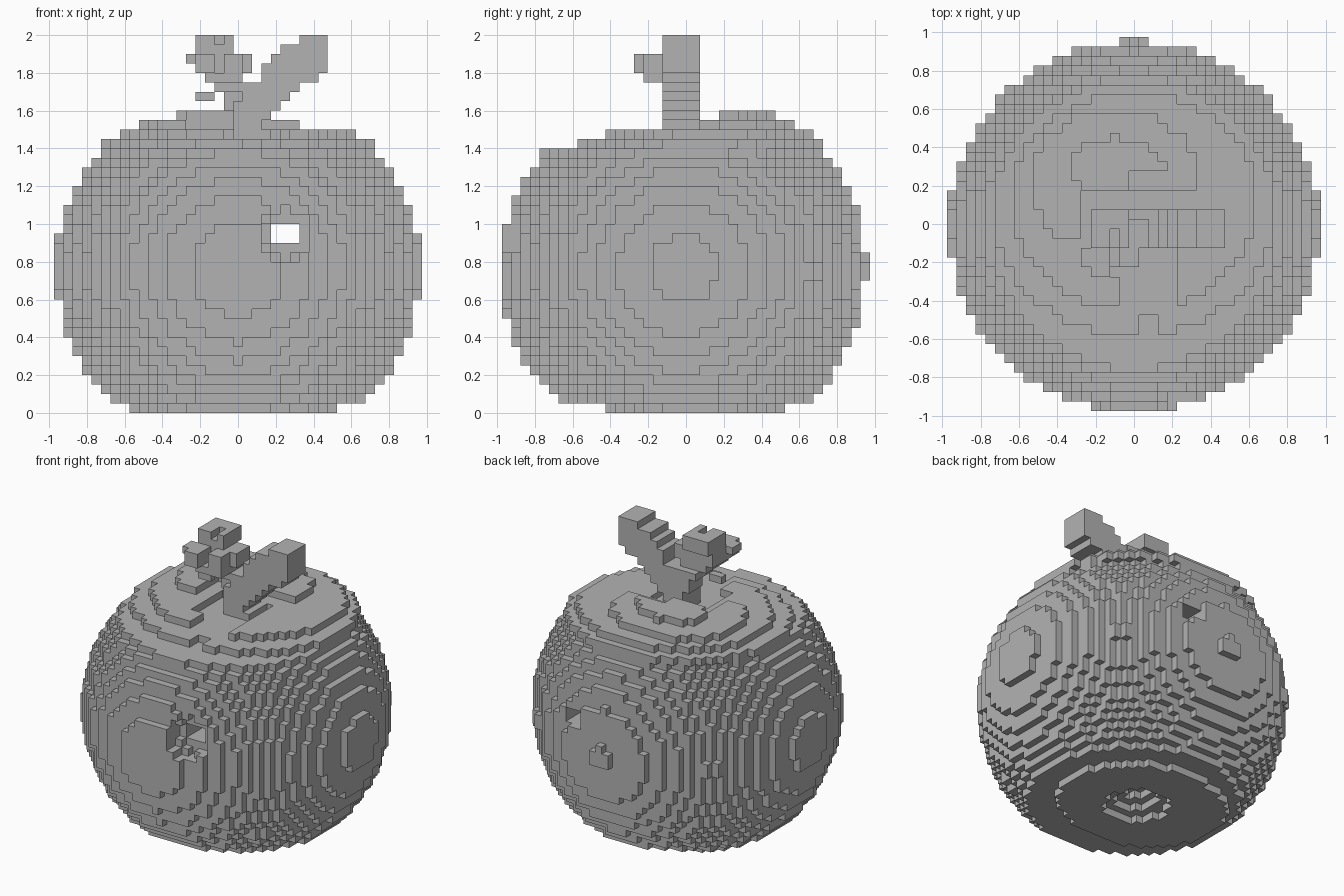
import bpy
import bmesh
import math

cube = bpy.data.objects.get("Cube")
if cube:
    bpy.data.objects.remove(cube, do_unlink=True)

V = 0.05          # block size
N = 39            # blocks across
LO = -N * V / 2   # lower x and y edge of the grid

grey = bpy.data.materials.new("plain_grey")
grey.use_nodes = True
grey.diffuse_color = (0.45, 0.45, 0.45, 1)
grey.node_tree.nodes["Principled BSDF"].inputs["Base Color"].default_value = (0.45, 0.45, 0.45, 1)

AXES = [(1, 0, 0), (0, 1, 0), (0, 0, 1)]


def centre(i, j, k):
    return LO + (i + 0.5) * V, LO + (j + 0.5) * V, (k + 0.5) * V


def cells(x0, x1, y0, y1, z0, z1):
    """Set of grid blocks whose centres lie in a box."""
    a, b = round((x0 - LO) / V), round((x1 - LO) / V)
    c, d = round((y0 - LO) / V), round((y1 - LO) / V)
    e, f = round(z0 / V), round(z1 / V)
    return {(i, j, k) for i in range(a, b) for j in range(c, d) for k in range(e, f)}


def block_object(name, blocks):
    """Mesh with only the outer faces of a set of blocks."""
    bm = bmesh.new()
    verts = {}

    def vert(p):
        if p not in verts:
            verts[p] = bm.verts.new((LO + p[0] * V, LO + p[1] * V, p[2] * V))
        return verts[p]

    for cell in sorted(blocks):
        for axis in range(3):
            u, w = AXES[(axis + 1) % 3], AXES[(axis + 2) % 3]
            for side in (0, 1):
                step = side * 2 - 1
                if tuple(c + step * a for c, a in zip(cell, AXES[axis])) in blocks:
                    continue
                base = [c + side * a for c, a in zip(cell, AXES[axis])]
                ring = [(0, 0), (1, 0), (1, 1), (0, 1)]
                if not side:
                    ring.reverse()
                bm.faces.new([vert(tuple(b + s * p + t * q for b, p, q in zip(base, u, w)))
                              for s, t in ring])
    mesh = bpy.data.meshes.new(name)
    bm.to_mesh(mesh)
    bm.free()
    mesh.materials.append(grey)
    obj = bpy.data.objects.new(name, mesh)
    bpy.context.scene.collection.objects.link(obj)


def oval(x, y, cx, cy, rx, ry):
    return ((x - cx) / rx) ** 2 + ((y - cy) / ry) ** 2 <= 1


def in_body(x, y, z):
    # Raised ridge at the back of the crown
    if z > 1.55:
        return z < 1.6 and oval(x, y, -0.1, 0.3, 0.25, 0.15) and not (x > -0.05 and y < 0.27)
    if z > 1.5:
        return oval(x, y, -0.1, 0.22, 0.44, 0.38) and not (x > -0.27 and y < 0.17) and y > -0.07
    # Crown leaning backwards, with a notch opening to the front
    if z > 1.45:
        notch = -0.2 < x < 0.22 and y < 0.07 and not (x < -0.1 and y < -0.3)
        return oval(x, y, 0, 0.12, 0.64, 0.57) and not notch
    if z > 1.4:
        return oval(x, y, 0, 0.08, 0.74, 0.66) and not (0 < x < 0.12 and y < -0.47)
    # Dimple and foot ring underneath
    if z < 0.15 and math.hypot(x, y - 0.03) < 0.24 - z * 1.2:
        return False
    if z < 0.05:
        return oval(x, y, -0.03, 0.04, 0.56, 0.48)
    return x * x + (y + 0.014) ** 2 + (z - 0.76) ** 2 <= 0.935


body = {(i, j, k) for i in range(N) for j in range(N) for k in range(32)
        if in_body(*centre(i, j, k))}

# Opening right through the body, with a ragged mouth at the front
body -= cells(0.175, 0.325, -1, 1, 0.9, 1.0)
body -= {c for c in body if math.dist(centre(*c), (0.27, -0.93, 0.95)) < 0.15}
block_object("round_body", body)

# Stem: stepped rows leaning to the left (start and end of each row)
rows = [(0, 4), (0, 4), (0, 3), (0, 4), (0, 5), (1, 6), (2, 7), (3, 9),
        (3, 10), (4, 10), (5, 10), (7, 10)]
stem = set()
for n, (a, b) in enumerate(rows):
    stem |= cells(a * V - 0.025, b * V - 0.025, -0.125, 0.075, 1.4 + n * V, 1.45 + n * V)
block_object("leaning_stem", stem)

# Leaf: ragged cluster beside the stem
leaf = cells(-0.225, -0.025, -0.125, 0.075, 1.9, 2.0)
leaf -= cells(-0.125, -0.075, -0.125, -0.025, 1.95, 2.0)
leaf |= cells(-0.225, 0.075, -0.125, 0.025, 1.8, 1.9)
leaf |= cells(-0.275, -0.225, -0.225, -0.125, 1.85, 1.9)
leaf |= cells(-0.225, -0.125, -0.275, -0.125, 1.8, 1.9)
leaf |= cells(-0.075, 0.025, -0.225, -0.125, 1.8, 1.9)
leaf |= cells(-0.175, 0.025, -0.225, 0.025, 1.75, 1.8)
leaf |= cells(-0.125, 0.075, -0.125, 0.075, 1.7, 1.75)
leaf |= cells(-0.225, -0.125, -0.125, -0.075, 1.65, 1.7)
leaf |= cells(-0.075, 0.025, -0.075, 0.075, 1.6, 1.7)
block_object("ragged_leaf", leaf - stem)
